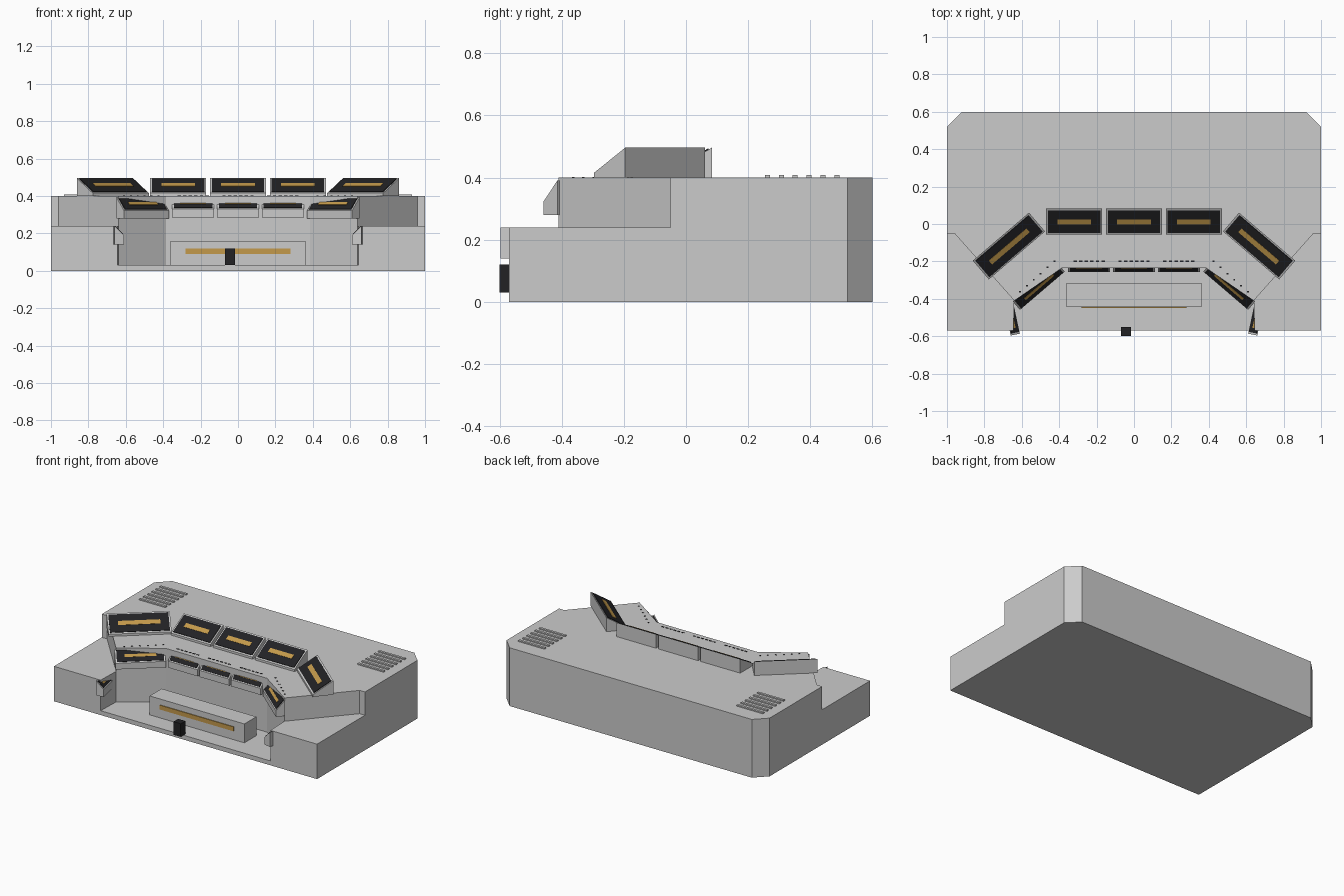
import bpy, bmesh
from math import radians, sin, cos, atan2, hypot
from mathutils import Matrix, Vector

if "Cube" in bpy.data.objects:
    bpy.data.objects.remove(bpy.data.objects["Cube"])


def material(name, rgb):
    m = bpy.data.materials.new(name)
    m.diffuse_color = (*rgb, 1)
    m.use_nodes = True
    m.node_tree.nodes["Principled BSDF"].inputs["Base Color"].default_value = m.diffuse_color
    return m


BLACK = material("black_glass", (0.016, 0.016, 0.018))
AMBER = material("amber_light", (0.55, 0.32, 0.07))


def prism(name, pts, lo, hi, axis="z", mat=None):
    """Extrude a closed outline: (x, y) along z, or (y, z) along x."""
    bm = bmesh.new()
    put = (lambda p, t: (p[0], p[1], t)) if axis == "z" else (lambda p, t: (t, p[0], p[1]))
    f = bm.faces.new([bm.verts.new(put(p, lo)) for p in pts])
    ext = bmesh.ops.extrude_face_region(bm, geom=[f])["geom"]
    shift = Vector(put((0, 0), hi - lo))
    bmesh.ops.translate(bm, vec=shift, verts=[v for v in ext if isinstance(v, bmesh.types.BMVert)])
    bmesh.ops.recalc_face_normals(bm, faces=bm.faces)
    me = bpy.data.meshes.new(name)
    bm.to_mesh(me)
    bm.free()
    ob = bpy.data.objects.new(name, me)
    bpy.context.collection.objects.link(ob)
    if mat:
        me.materials.append(mat)
    return ob


def box(name, x, y, z, mat=None):
    return prism(name, [(x[0], y[0]), (x[1], y[0]), (x[1], y[1]), (x[0], y[1])], *z, mat=mat)


def mirrored(half):
    return half + [(-x, y) for x, y in reversed(half)]


def cut(ob, cutter):
    mod = ob.modifiers.new("cut", "BOOLEAN")
    mod.operation, mod.solver, mod.object = "DIFFERENCE", "EXACT", cutter
    bpy.context.view_layer.objects.active = ob
    bpy.ops.object.modifier_apply(modifier=mod.name)
    bpy.data.objects.remove(cutter)


def screen(name, x, y, yaw, width, depth, z0, z1, z2, strip):
    """Wedge housing with black glass and an amber strip; (x, y) is the middle of its front edge."""
    place = Matrix.Translation((x, y, 0)) @ Matrix.Rotation(radians(yaw), 4, "Z")
    w = width / 2
    a = atan2(z2 - z1, depth)
    length = hypot(depth, z2 - z1)

    def sloped(s0, s1, n0, n1):
        return [(s * cos(a) - n * sin(a), z1 + s * sin(a) + n * cos(a))
                for s, n in ((s0, n0), (s1, n0), (s1, n1), (s0, n1))]
    m = 0.05 * length + 0.003
    parts = [
        prism(name + "_housing", [(0, z0), (depth, z0), (depth, z2), (0, z1)], -w, w, "x"),
        prism(name + "_glass", sloped(m, length - m, -0.003, 0.004), -w + 0.01, w - 0.01, "x", BLACK),
        prism(name + "_strip", sloped(length * 0.4, length * 0.6, 0, 0.006),
              -strip / 2, strip / 2, "x", AMBER)]
    for p in parts:
        p.data.transform(place)


# Console body with chamfered rear corners, stepped shoulders and an open well
body = prism("console_body", mirrored([(1, -0.57), (1, 0.52), (0.92, 0.6)]), 0, 0.4)
cut(body, prism("shoulder_cutter", mirrored(
    [(1.1, -0.7), (1.1, -0.05), (0.96, -0.05), (0.64, -0.41), (0.385, -0.235)]), 0.24, 0.5))
cut(body, prism("well_cutter", mirrored(
    [(0.645, -0.7), (0.645, -0.57), (0.64, -0.41), (0.385, -0.235)]), 0.03, 0.3))

# Straight screens, upper and lower rows
for i in (-1, 0, 1):
    screen("upper_screen", i * 0.32, -0.057, 0, 0.3, 0.14, 0.4, 0.415, 0.496, 0.18)
    screen("lower_screen", i * 0.24, -0.257, 0, 0.225, 0.06, 0.285, 0.33, 0.395, 0.14)

for s in (-1, 1):
    # Angled wing screens and small side screens
    screen("upper_wing_screen", s * 0.626, -0.168, -40.5 * s, 0.395, 0.132, 0.4, 0.415, 0.496, 0.265)
    screen("lower_wing_screen", s * 0.49, -0.357, -40.5 * s, 0.315, 0.06, 0.28, 0.322, 0.391, 0.2)
    screen("side_screen", s * 0.628, -0.503, -102 * s, 0.17, 0.05, 0.14, 0.19, 0.24, 0.1)
    # Rear vents
    for k in range(6):
        y = 0.262 + k * 0.0447
        box("vent_slat", (s * 0.83 - 0.1, s * 0.83 + 0.1), (y - 0.008, y + 0.008), (0.398, 0.408))
    # Small buttons along the wings
    for k in range(6):
        x, y = s * (0.425 + 0.037 * k), -0.2 - 0.0325 * k
        box("wing_button", (x - 0.005, x + 0.005), (y - 0.004, y + 0.004), (0.398, 0.402), BLACK)

# Button row behind the lower screens
for g in (-0.24, 0, 0.24):
    for k in range(6):
        x = g + (k - 2.5) * 0.03
        box("row_button", (x - 0.009, x + 0.009), (-0.204, -0.196), (0.398, 0.402), BLACK)

# Bench in the well with its light strip, and the small front pedestal
box("bench", (-0.36, 0.36), (-0.445, -0.315), (0.03, 0.16))
box("bench_light", (-0.28, 0.28), (-0.45, -0.44), (0.09, 0.12), AMBER)
box("front_pedestal", (-0.07, -0.015), (-0.6, -0.55), (0.03, 0.12), BLACK)
